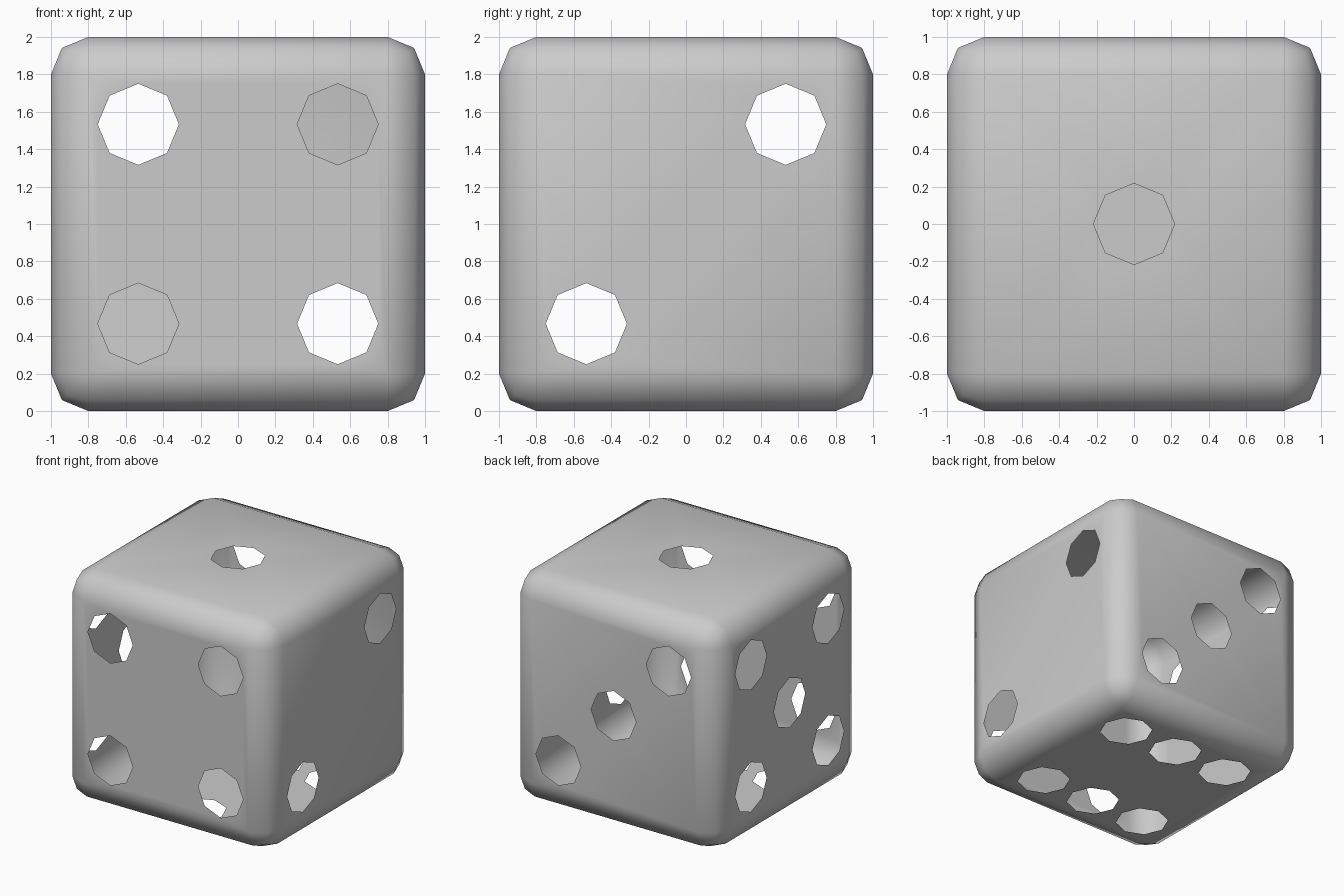
import bpy, bmesh
from math import pi, cos, sin
from mathutils import Vector

if "Cube" in bpy.data.objects:
    bpy.data.objects.remove(bpy.data.objects["Cube"])

P, R = 0.533, 0.217                      # pip offset and pip radius
X, Y, Z = (Vector(v) for v in ((1, 0, 0), (0, 1, 0), (0, 0, 1)))

# Each side: outward normal, two in-plane axes, pip positions
corners = [(a, b) for a in (-P, P) for b in (-P, P)]
rising = [(-P, -P), (P, P)]
sides = [
    (Z, X, Y, [(0, 0)]),
    (X, Y, Z, rising),
    (Y, -X, Z, rising + [(0, 0)]),
    (-Y, X, Z, corners),
    (-X, -Y, Z, corners + [(0, 0)]),
    (-Z, X, Y, corners + [(0, -P), (0, P)]),
]

# Rounded cube shell
bm = bmesh.new()
bmesh.ops.create_cube(bm, size=2)
bmesh.ops.bevel(bm, geom=bm.edges[:], offset=0.2, segments=2, profile=0.5,
                affect='EDGES', clamp_overlap=True)
bm.normal_update()


def open_pips(normal, u, v, pips):
    """Replace one flat side by a sheet with octagonal holes."""
    face = max(bm.faces, key=lambda f: f.normal.dot(normal) * f.calc_area())
    edges = list(face.edges)
    bmesh.ops.delete(bm, geom=[face], context='FACES_ONLY')
    for a, b in pips:
        ring = [bm.verts.new(normal + u * (a + R * cos(i * pi / 4))
                             + v * (b + R * sin(i * pi / 4))) for i in range(8)]
        edges += [bm.edges.new((ring[i - 1], ring[i])) for i in range(8)]
    bmesh.ops.triangle_fill(bm, edges=edges, use_beauty=True, normal=normal)
    bm.normal_update()


for side in sides:
    open_pips(*side)

# Stand on the ground, smooth shaded
bmesh.ops.translate(bm, verts=bm.verts[:], vec=Z)
bmesh.ops.recalc_face_normals(bm, faces=bm.faces[:])
for f in bm.faces:
    f.smooth = True
mesh = bpy.data.meshes.new("die_shell")
bm.to_mesh(mesh)
bm.free()
bpy.context.collection.objects.link(bpy.data.objects.new("die_shell", mesh))
